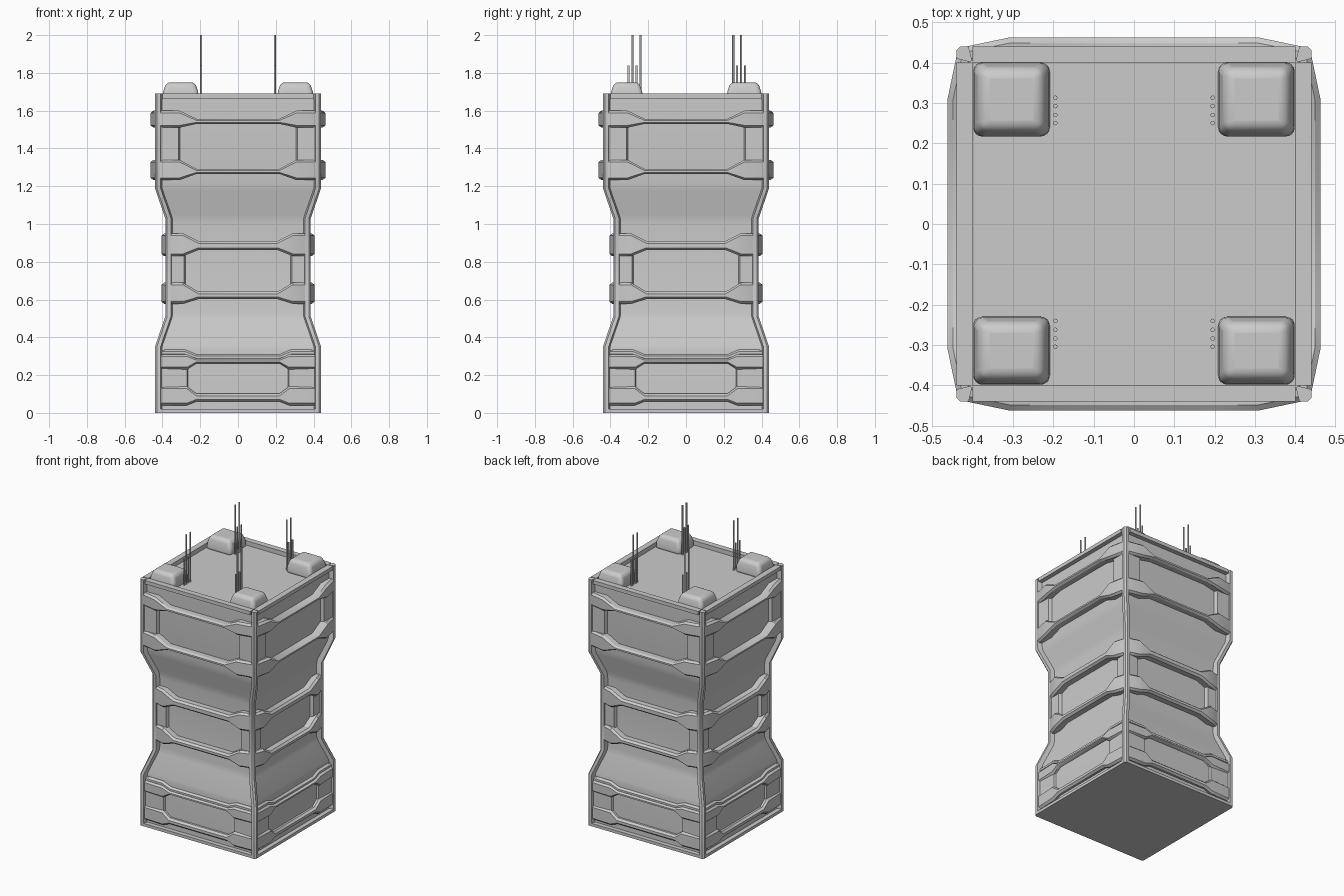
import bpy, bmesh, math
from mathutils import Matrix, Vector

if "Cube" in bpy.data.objects:
    bpy.data.objects.remove(bpy.data.objects["Cube"])

# (z, half width) of the waisted tower outline
PROFILE = [(0, .44), (.35, .44), (.51, .385), (1.03, .385), (1.19, .44), (1.69, .44)]
CORE = [(0, .41), (.33, .41), (.36, .406), (.49, .36), (.53, .353), (1.0, .353),
        (1.05, .357), (1.17, .402), (1.22, .41), (1.66, .41)]


def finish(bm, name, angle=30):
    bmesh.ops.recalc_face_normals(bm, faces=bm.faces)
    me = bpy.data.meshes.new(name)
    bm.to_mesh(me)
    bm.free()
    ob = bpy.data.objects.new(name, me)
    bpy.context.collection.objects.link(ob)
    bpy.ops.object.select_all(action='DESELECT')
    ob.select_set(True)
    bpy.context.view_layer.objects.active = ob
    bpy.ops.object.shade_smooth_by_angle(angle=math.radians(angle))
    return ob


def loft(bm, rings):
    """Closed skin through a list of equal-length rings, capped at both ends."""
    vs = [[bm.verts.new(p) for p in r] for r in rings]
    n = len(rings[0])
    for a, b in zip(vs, vs[1:]):
        for i in range(n):
            j = (i + 1) % n
            bm.faces.new((a[i], a[j], b[j], b[i]))
    bm.faces.new(vs[0])
    bm.faces.new(vs[-1])


def box(bm, lo, hi, rot=Matrix()):
    rings = [[rot @ Vector((x, y, z)) for x, y in
              ((lo[0], lo[1]), (hi[0], lo[1]), (hi[0], hi[1]), (lo[0], hi[1]))]
             for z in (lo[2], hi[2])]
    loft(bm, rings)


SIDES = [Matrix.Rotation(k * math.pi / 2, 4, 'Z') for k in range(4)]

# Recessed core panels
bm = bmesh.new()
loft(bm, [[(-w, -w, z), (w, -w, z), (w, w, z), (-w, w, z)] for z, w in CORE])
finish(bm, "tower_core")

# Corner posts following the outline, with a chamfered outer edge
bm = bmesh.new()
for rot in SIDES:
    loft(bm, [[rot @ Vector((x, y, z)) for x, y in
               ((h - .04, -h + .04), (h - .03, -h), (h - .01, -h), (h, -h + .01), (h, -h + .03))]
              for z, h in PROFILE])
finish(bm, "corner_posts")

# Top and bottom rims
for name, z0, z1 in (("top_rim", 1.63, 1.69), ("bottom_rim", 0, .02)):
    bm = bmesh.new()
    for rot in SIDES:
        if name == "top_rim":
            box(bm, (-.40, -.44, 1.665), (.40, -.40, 1.69), rot)
            box(bm, (-.40, -.41, 1.65), (.40, -.40, 1.67), rot)
        else:
            box(bm, (-.41, -.44, z0), (.41, -.40, z1), rot)
    finish(bm, name)


def bar(bm, rot, xs, end, mid, outs, base):
    """Raised bar, wide at its ends and narrow in the middle."""
    stations = [(xs[0], end, outs[0]), (xs[1], end, outs[1]), (xs[2], mid, outs[1])]
    stations = [(-x, z, o) for x, z, o in stations] + stations[::-1]
    rings = []
    for x, (lo, hi), o in stations:
        c = min(.012, (hi - lo) * .3)
        s = [(base, lo), (o - .014, lo), (o, lo + c), (o, hi - c), (o - .014, hi), (base, hi)]
        rings.append([rot @ Vector((x, -y, z)) for y, z in s])
    loft(bm, rings)


# name, bar stations, end/mid heights of upper and lower bar, protrusion, base, window half width
SECTIONS = [
    ("upper", (.415, .31, .22), (1.51, 1.60), (1.53, 1.557), (1.232, 1.34), (1.265, 1.292), (.44, .462), .39, .315),
    ("middle", (.36, .29, .21), (.83, .95), (.862, .91), (.577, .69), (.602, .642), (.383, .405), .335, .285),
    ("lower", (.415, .27, .22), (.23, .31), (.262, .287), (.04, .14), (.06, .102), (.432, .438), .39, .27),
]
for name, xs, ue, um, le, lm, outs, base, win in SECTIONS:
    bm = bmesh.new()
    for rot in SIDES:
        bar(bm, rot, xs, ue, um, outs, base)
        bar(bm, rot, xs, le, lm, outs, base)
    finish(bm, name + "_bars")
    # Plates beside each window, with a sloped inner wall
    bm = bmesh.new()
    o = outs[0] - .008
    for rot in SIDES:
        for s in (-1, 1):
            sec = [(xs[0], base), (xs[0], o), (win, o), (win - .015, base)]
            loft(bm, [[rot @ Vector((s * x, -y, z)) for x, y in sec]
                      for z in (le[1] - .01, ue[0] + .01)])
    finish(bm, name + "_window_sides")

# Upper lip of the lower section
bm = bmesh.new()
for rot in SIDES:
    bar(bm, rot, (.415, .28, .22), (.30, .335), (.28, .31), (.424, .426), .39)
finish(bm, "lower_lip")

# Pillow-like roof pads
for fb, y0, y1 in (("front", -.40, -.228), ("back", .215, .402)):
    for side, s in (("left", -1), ("right", 1)):
        bm = bmesh.new()
        rings = []
        for z, t in ((1.65, 0), (1.70, .004), (1.75, .02)):
            xa, xb = s * (.207 + t), s * (.40 - t)
            rings.append([(xa, y0 + t, z), (xb, y0 + t, z), (xb, y1 - t, z), (xa, y1 - t, z)])
        loft(bm, rings)
        ob = finish(bm, f"roof_pad_{fb}_{side}", 50)
        m = ob.modifiers.new("round", 'BEVEL')
        m.width, m.segments, m.limit_method = .022, 4, 'ANGLE'
        m.angle_limit = math.radians(40)

# Antenna clusters beside the pads: tall and short rods
for x in (-.195, .195):
    for i, (y, top) in enumerate(((.25, 2), (.27, 1.84), (.292, 2), (.313, 1.84),
                                  (-.24, 2), (-.262, 1.84), (-.284, 2), (-.304, 1.84))):
        bm = bmesh.new()
        bmesh.ops.create_cone(bm, cap_ends=True, segments=10, radius1=.0055, radius2=.0055,
                              depth=top - 1.65,
                              matrix=Matrix.Translation((x, y, (top + 1.65) / 2)))
        finish(bm, f"antenna_{'left' if x < 0 else 'right'}_{i}", 40)
